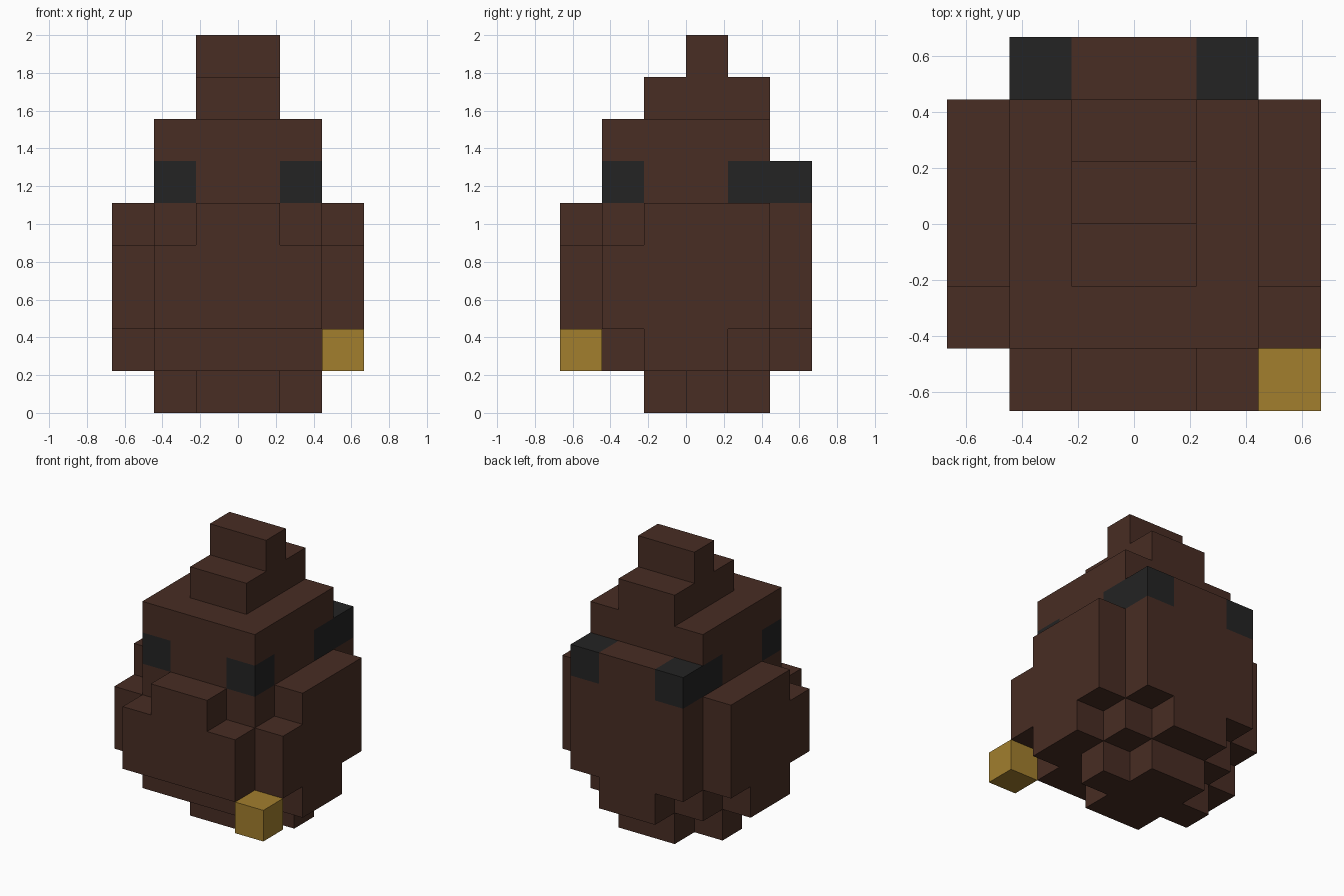
import bpy, bmesh
from mathutils import Vector

if "Cube" in bpy.data.objects:
    bpy.data.objects.remove(bpy.data.objects["Cube"])

U = 2 / 9                        # edge length of one block
ORIGIN = Vector((-3, -3, 0))     # block grid is 6 x 6 x 9


def material(name, rgb):
    m = bpy.data.materials.new(name)
    m.diffuse_color = (*rgb, 1)
    m.use_nodes = True
    m.node_tree.nodes["Principled BSDF"].inputs["Base Color"].default_value = m.diffuse_color
    return m


brown = material("dark brown", (0.065, 0.026, 0.017))
black = material("charcoal", (0.017, 0.017, 0.017))
gold = material("gold", (0.36, 0.21, 0.027))


def cells(x0, x1, y0, y1, z0, z1):
    """All blocks in an inclusive range."""
    return {(x, y, z) for x in range(x0, x1 + 1)
            for y in range(y0, y1 + 1) for z in range(z0, z1 + 1)}


def build(name, blocks, mats, pick=lambda c: 0):
    """Make one mesh from the outer faces of a set of blocks."""
    bm = bmesh.new()
    for c in sorted(blocks):
        for axis in range(3):
            for sign in (-1, 1):
                n = list(c)
                n[axis] += sign
                if tuple(n) in blocks:
                    continue
                a, b = (axis + 1) % 3, (axis + 2) % 3
                centre = Vector(c) + Vector((.5, .5, .5)) + ORIGIN
                corners = []
                for p, q in ((-1, -1), (1, -1), (1, 1), (-1, 1)):
                    d = Vector((0, 0, 0))
                    d[axis], d[a], d[b] = sign / 2, p / 2, q / 2
                    corners.append(bm.verts.new((centre + d) * U))
                f = bm.faces.new(corners if sign > 0 else corners[::-1])
                f.material_index = pick(c)
    bmesh.ops.remove_doubles(bm, verts=bm.verts, dist=1e-4)
    me = bpy.data.meshes.new(name)
    bm.to_mesh(me)
    bm.free()
    for m in mats:
        me.materials.append(m)
    ob = bpy.data.objects.new(name, me)
    bpy.context.collection.objects.link(ob)
    return ob


# Core, stepped top and stepped foot
body = cells(1, 4, 1, 4, 1, 6)
body |= cells(2, 3, 2, 4, 7, 7) | cells(2, 3, 3, 3, 8, 8)
body |= cells(2, 3, 2, 4, 0, 0) | cells(1, 4, 3, 3, 0, 0)
# Front bulge
body |= cells(1, 4, 0, 0, 2, 3) | cells(2, 3, 0, 0, 4, 4)
# Back bulge
body |= cells(1, 4, 5, 5, 2, 5) | cells(2, 3, 5, 5, 1, 1)
# Side bulges
for x in (0, 5):
    body |= cells(x, x, 1, 4, 2, 3) | cells(x, x, 2, 4, 4, 4) | cells(x, x, 2, 3, 1, 1)

# Dark patches on the corners of the band above the bulges
patches = {(x, y, 5) for x in (1, 4) for y in (1, 4, 5)}
build("body", body, [brown, black], lambda c: int(c in patches))

# Gold block at the front right corner
build("gold_block", cells(5, 5, 0, 0, 1, 1), [gold])
